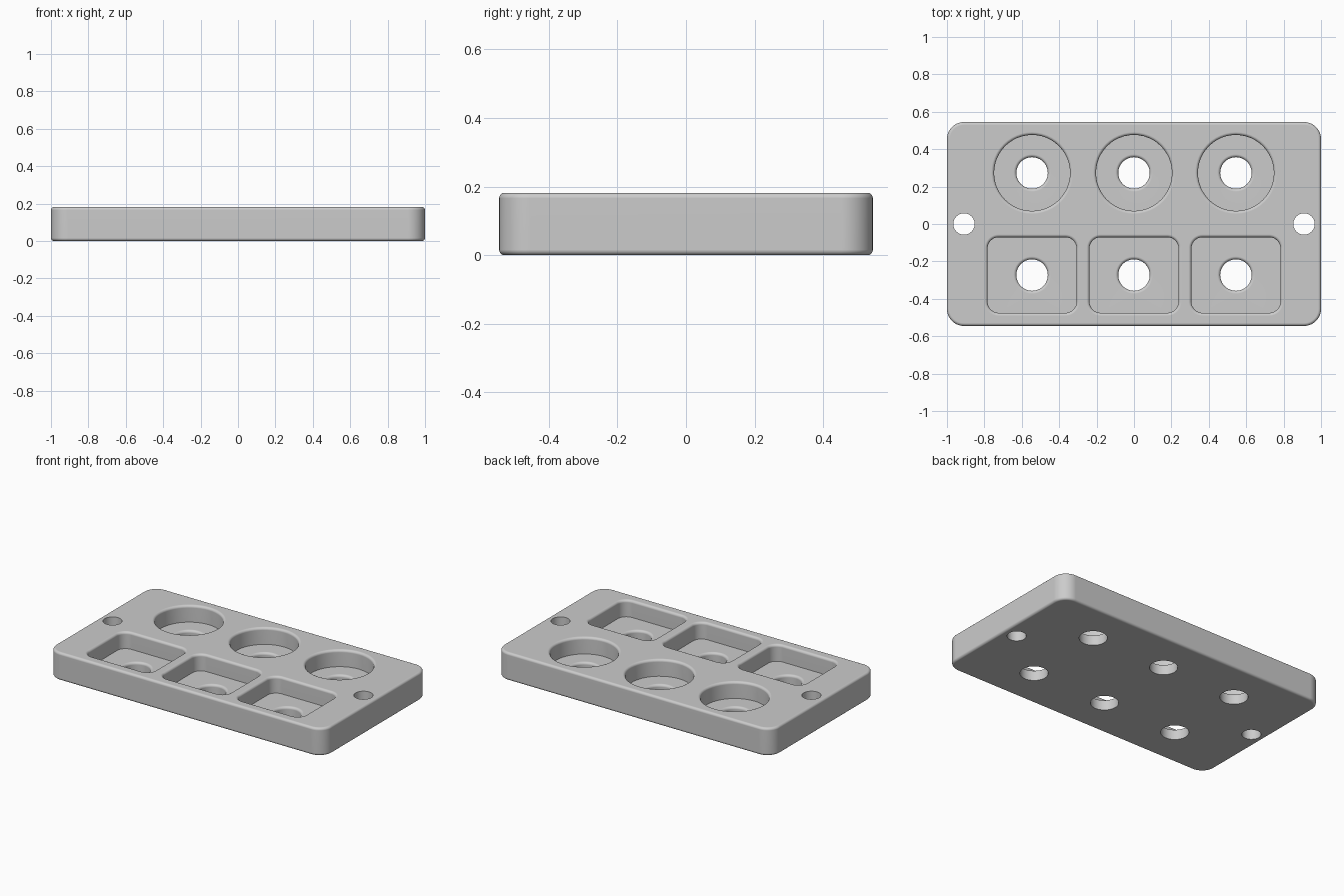
import bpy
import bmesh
from math import sin, cos, pi

old = bpy.data.objects.get("Cube")
if old:
    bpy.data.objects.remove(old, do_unlink=True)

HALF_X, HALF_Y, TOP = 1.0, 0.545, 0.182
FLOOR = 0.073          # height of the pocket floors
FILLET = 0.016
PITCH, ROW = 0.545, 0.273
HOLE, MOUNT = 0.084, 0.057
STEPS = 5              # segments in each fillet
ARC = 12               # segments in each rounded corner


def outline(hx, hy, r, z, cx=0, cy=0):
    """Rounded rectangle; it is a circle when hx = hy = r."""
    pts = []
    for q, (sx, sy) in enumerate([(1, 1), (-1, 1), (-1, -1), (1, -1)]):
        for i in range(ARC + 1):
            a = (q + i / ARC) * pi / 2
            pts.append((cx + sx * (hx - r) + r * cos(a),
                        cy + sy * (hy - r) + r * sin(a), z))
    return pts


def loft(bm, rings):
    """Skin a stack of outlines and cap both ends."""
    loops = [[bm.verts.new(p) for p in ring] for ring in rings]
    for a, b in zip(loops, loops[1:]):
        for i in range(len(a)):
            j = (i + 1) % len(a)
            bm.faces.new((a[i], a[j], b[j], b[i]))
    bm.faces.new(loops[0][::-1])
    bm.faces.new(loops[-1])


def flare(hx, hy, r, z, cx, cy):
    """Outlines that widen in a quarter round, ending level at height z."""
    rings = []
    for i in range(STEPS + 1):
        a = i / STEPS * pi / 2
        o = FILLET * (1 - cos(a))
        rings.append(outline(hx + o, hy + o, r + o, z - FILLET * (1 - sin(a)), cx, cy))
    return rings


def make_object(name, bm):
    bmesh.ops.remove_doubles(bm, verts=bm.verts, dist=1e-5)
    bmesh.ops.recalc_face_normals(bm, faces=bm.faces)
    mesh = bpy.data.meshes.new(name)
    bm.to_mesh(mesh)
    bm.free()
    obj = bpy.data.objects.new(name, mesh)
    bpy.context.collection.objects.link(obj)
    return obj


# Plate with rounded corners and softened top and bottom edges
bm = bmesh.new()
rings = []
for i in range(STEPS + 1):
    a = i / STEPS * pi / 2
    o = FILLET * (1 - sin(a))
    rings.append((o, FILLET * (1 - cos(a))))
rings += [(o, TOP - z) for o, z in reversed(rings)]
loft(bm, [outline(HALF_X - o, HALF_Y - o, 0.091 - o, z) for o, z in rings])
plate = make_object("tray_plate", bm)

# Cutter: stepped pockets with drain holes, and the two mounting holes
bm = bmesh.new()
for cx in (-PITCH, 0, PITCH):
    for cy, hx, hy, r in ((ROW, 0.203, 0.203, 0.203), (-ROW, 0.238, 0.202, 0.06)):
        rings = [outline(HOLE, HOLE, HOLE, -0.05, cx, cy)]
        rings += flare(HOLE, HOLE, HOLE, FLOOR, cx, cy)
        rings.append(outline(hx, hy, r, FLOOR, cx, cy))
        rings += flare(hx, hy, r, TOP, cx, cy)
        rings.append(outline(hx + FILLET, hy + FILLET, r + FILLET, TOP + 0.05, cx, cy))
        loft(bm, rings)
for cx in (-0.909, 0.909):
    loft(bm, [outline(MOUNT, MOUNT, MOUNT, z, cx) for z in (-0.05, TOP + 0.05)])
cutter = make_object("pocket_cutter", bm)
cutter.hide_render = True

# Cut the pockets and holes, then drop the cutter
bpy.ops.object.select_all(action='DESELECT')
bpy.context.view_layer.objects.active = plate
plate.select_set(True)
cut = plate.modifiers.new("pockets", 'BOOLEAN')
cut.operation = 'DIFFERENCE'
cut.solver = 'EXACT'
cut.object = cutter
bpy.ops.object.modifier_apply(modifier=cut.name)
bpy.data.objects.remove(cutter, do_unlink=True)

# Smooth fillets and walls, flat large faces
bpy.ops.object.shade_smooth_by_angle(angle=pi / 6)
weighted = plate.modifiers.new("weighted_normals", 'WEIGHTED_NORMAL')
weighted.keep_sharp = True

# Plain grey material
grey = bpy.data.materials.new("plain_grey")
colour = (0.6, 0.6, 0.6, 1)
grey.use_nodes = True
grey.diffuse_color = colour
grey.node_tree.nodes["Principled BSDF"].inputs["Base Color"].default_value = colour
plate.data.materials.clear()
plate.data.materials.append(grey)
